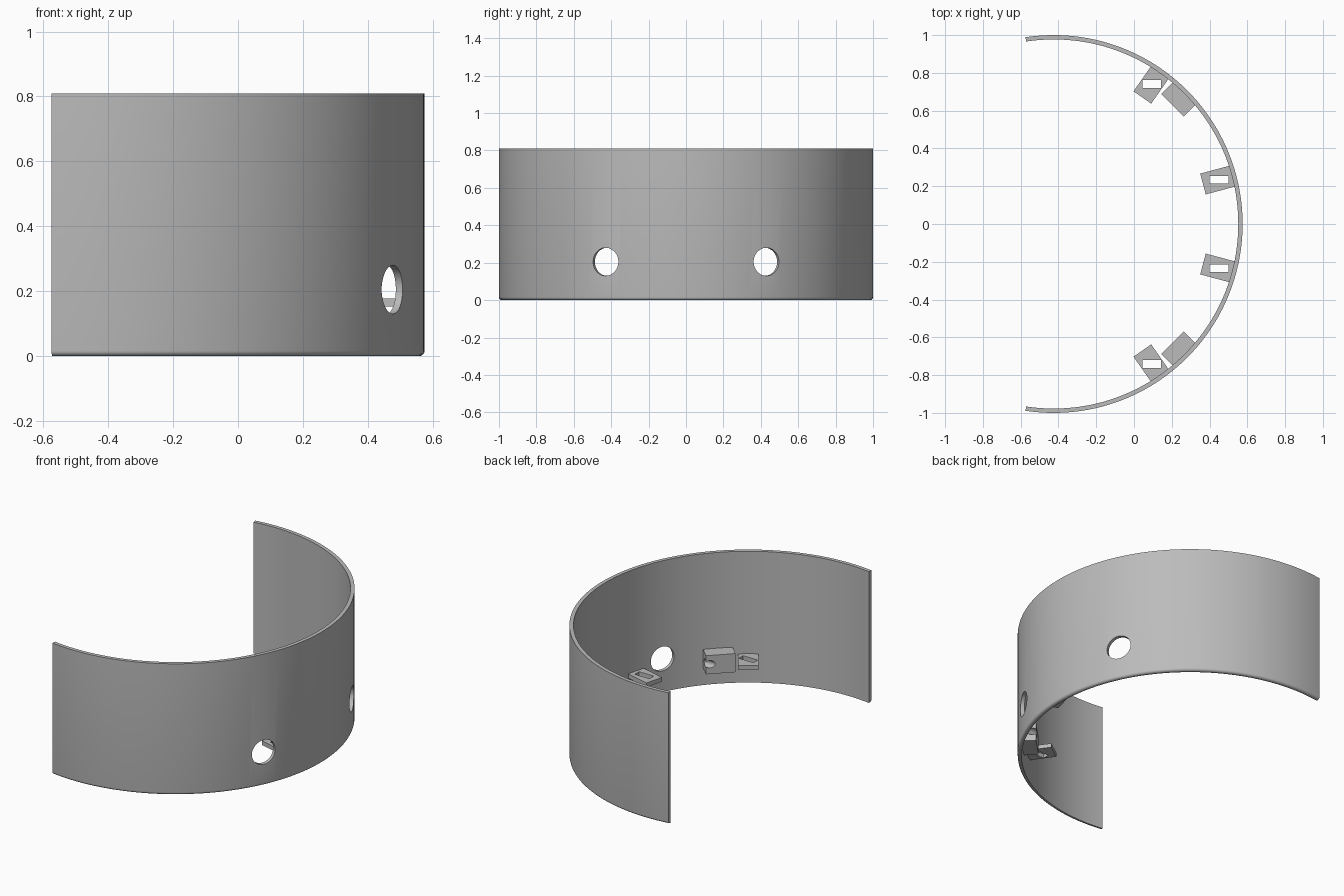
import bpy, bmesh
from math import radians, sin, cos, pi
from mathutils import Matrix, Vector

cube = bpy.data.objects.get("Cube")
if cube:
    bpy.data.objects.remove(cube, do_unlink=True)

AXIS_X = -0.425          # centre of the curved wall
OUTER, INNER, HEIGHT = 1.0, 0.977, 0.81
HALF_ARC = radians(98.6)

grey = bpy.data.materials.new("plain grey")
grey.use_nodes = True
colour = (0.5, 0.5, 0.5, 1)
grey.diffuse_color = colour
grey.node_tree.nodes["Principled BSDF"].inputs["Base Color"].default_value = colour


def make_object(name, bm):
    bmesh.ops.recalc_face_normals(bm, faces=bm.faces)
    mesh = bpy.data.meshes.new(name)
    bm.to_mesh(mesh)
    bm.free()
    obj = bpy.data.objects.new(name, mesh)
    bpy.context.collection.objects.link(obj)
    mesh.materials.append(grey)
    return obj


def radial(angle, r, z):
    """Frame whose x axis points outward from the wall's centre."""
    return (Matrix.Translation((AXIS_X, 0, 0)) @ Matrix.Rotation(angle, 4, "Z")
            @ Matrix.Translation((r, 0, z)))


def box(name, size, matrix):
    bm = bmesh.new()
    bmesh.ops.create_cube(bm, size=1, matrix=matrix @ Matrix.Diagonal((*size, 1)))
    return make_object(name, bm)


def cylinder(name, radius, depth, matrix):
    bm = bmesh.new()
    bmesh.ops.create_cone(bm, cap_ends=True, segments=48, radius1=radius, radius2=radius,
                          depth=depth, matrix=matrix @ Matrix.Rotation(pi / 2, 4, "Y"))
    return make_object(name, bm)


def cut(obj, cutter):
    cutter.hide_render = True
    mod = obj.modifiers.new("cut", "BOOLEAN")
    mod.operation, mod.solver, mod.object = "DIFFERENCE", "EXACT", cutter
    bpy.context.view_layer.objects.active = obj
    bpy.ops.object.modifier_apply(modifier=mod.name)
    bpy.data.objects.remove(cutter, do_unlink=True)


def smooth(obj):
    bpy.ops.object.select_all(action="DESELECT")
    obj.select_set(True)
    bpy.context.view_layer.objects.active = obj
    bpy.ops.object.shade_smooth_by_angle(angle=radians(30))


# Curved wall: section with a rounded outer bottom edge, swept along the arc
fillet = 0.016
section = [(INNER, HEIGHT), (INNER, 0)]
for i in range(6):
    a = i / 5 * pi / 2
    section.append((OUTER - fillet + fillet * sin(a), fillet - fillet * cos(a)))
section.append((OUTER, HEIGHT))

bm = bmesh.new()
steps = 120
rings = []
for i in range(steps + 1):
    a = HALF_ARC * (2 * i / steps - 1)
    rings.append([bm.verts.new((AXIS_X + r * cos(a), r * sin(a), z)) for r, z in section])
count = len(section)
for first, second in zip(rings, rings[1:]):
    for j in range(count):
        k = (j + 1) % count
        bm.faces.new((first[j], first[k], second[k], second[j]))
bm.faces.new(rings[0])
bm.faces.new(rings[-1])
wall = make_object("curved_wall", bm)

# Two round holes through the wall
for side in (-1, 1):
    cut(wall, cylinder("hole_cutter", 0.075, 0.3,
                       radial(side * radians(25.5), 0.98, 0.205)))
smooth(wall)

for side, label in ((-1, "front"), (1, "back")):
    # Flat tabs with a slot running along x
    for degrees, place in ((15, "inner"), (55, "outer")):
        angle = side * radians(degrees)
        tab = box(f"{label}_{place}_tab", (0.167, 0.114, 0.026),
                  radial(angle, 0.9015, 0.165))
        slot = Matrix.Translation(radial(angle, 0.905, 0.165) @ Vector((0, 0, 0)))
        cut(tab, box("slot_cutter", (0.1, 0.042, 0.2), slot))

    # Block on the wall, with a small bore across its corner
    block = box(f"{label}_block", (0.096, 0.168, 0.115),
                radial(side * radians(45), 0.937, 0.162))
    cut(block, cylinder("bore_cutter", 0.022, 0.4,
                        Matrix.Translation((0.25, side * 0.585, 0.165))))
    smooth(block)
